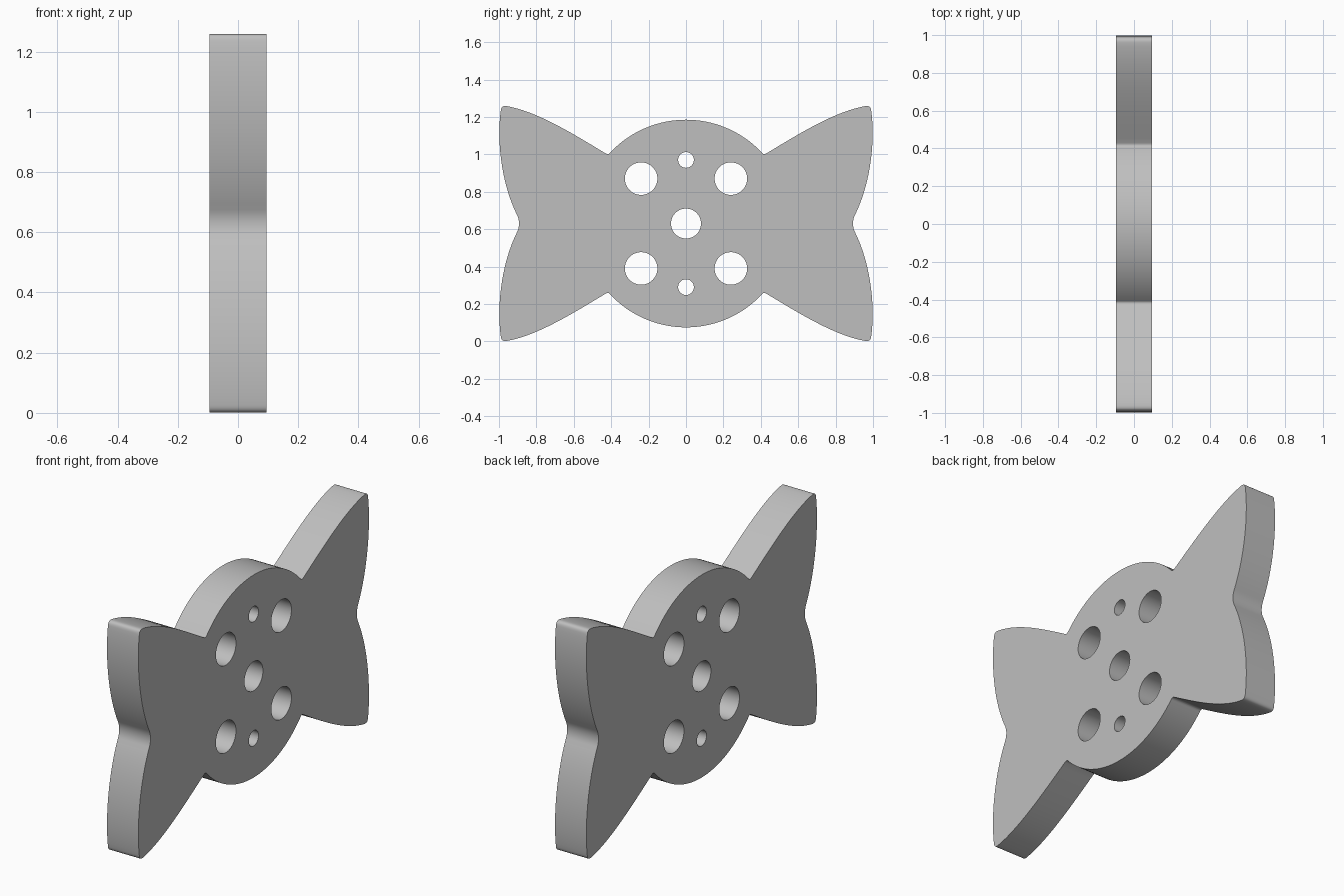
import bpy, bmesh, math
from mathutils import Matrix, Vector
from mathutils.geometry import interpolate_bezier

if "Cube" in bpy.data.objects:
    bpy.data.objects.remove(bpy.data.objects["Cube"])

HALF_THICK = 0.095
MID_Z = 0.63
HUB_R = 0.555


def bezier(a, b, c, d, n):
    pts = interpolate_bezier(*[Vector((*p, 0)) for p in (a, b, c, d)], n)
    return [(p.x, p.y) for p in pts][1:]


def arc(radius, start, end, n, centre=(0, 0)):
    return [(centre[0] + radius * math.cos(start + (end - start) * i / n),
             centre[1] + radius * math.sin(start + (end - start) * i / n))
            for i in range(n + 1)]


# Quarter outline: hub arc, notch fillet, wing edge, rounded tip, concave end
quarter = arc(HUB_R, math.pi / 2, math.atan2(0.379, 0.405), 20)
quarter += bezier(quarter[-1], (0.412, 0.369), (0.421, 0.370), (0.43, 0.375), 5)
quarter += bezier((0.43, 0.375), (0.62, 0.49), (0.80, 0.60), (0.96, 0.628), 24)
quarter += bezier((0.96, 0.628), (0.98, 0.63), (0.987, 0.623), (0.99, 0.605), 8)
quarter += bezier((0.99, 0.605), (1.012, 0.45), (0.99, 0.22), (0.903, 0.045), 24)
quarter += bezier((0.903, 0.045), (0.896, 0.03), (0.893, 0.015), (0.893, 0), 6)

# Mirror the quarter into the closed outline
half = quarter + [(u, -v) for u, v in reversed(quarter[:-1])]
outline = half + [(-u, v) for u, v in reversed(half[1:-1])]

# Round holes: centre, four large, two small
holes = [(0, 0, 0.08), (0, 0.34, 0.042), (0, -0.34, 0.042)]
holes += [(su * 0.24, sv * 0.24, 0.087) for su in (-1, 1) for sv in (-1, 1)]

curve = bpy.data.curves.new("plate_profile", "CURVE")
curve.dimensions = "2D"
curve.fill_mode = "BOTH"
curve.extrude = HALF_THICK


def add_loop(points):
    spline = curve.splines.new("POLY")
    spline.points.add(len(points) - 1)
    for point, (u, v) in zip(spline.points, points):
        point.co = (u, v, 0, 1)
    spline.use_cyclic_u = True


add_loop(outline)
for u, v, r in holes:
    add_loop(arc(r, 0, math.tau, 48, (u, v))[:-1])

# Turn the filled profile into a solid plate standing in the y-z plane
profile = bpy.data.objects.new("plate_profile", curve)
bpy.context.collection.objects.link(profile)
graph = bpy.context.evaluated_depsgraph_get()
mesh = bpy.data.meshes.new_from_object(profile.evaluated_get(graph))
bpy.data.objects.remove(profile)
mesh.name = "winged_plate"
mesh.transform(Matrix.Translation((0, 0, MID_Z))
               @ Matrix(((0, 0, 1, 0), (1, 0, 0, 0), (0, 1, 0, 0), (0, 0, 0, 1))))

bm = bmesh.new()
bm.from_mesh(mesh)
bmesh.ops.remove_doubles(bm, verts=bm.verts, dist=0.0002)
bmesh.ops.recalc_face_normals(bm, faces=bm.faces)
bm.to_mesh(mesh)
bm.free()

plate = bpy.data.objects.new("winged_plate", mesh)
bpy.context.collection.objects.link(plate)

# Plain grey finish
grey = bpy.data.materials.new("plain_grey")
grey.use_nodes = True
colour = (0.52, 0.52, 0.52, 1)
grey.diffuse_color = colour
grey.node_tree.nodes["Principled BSDF"].inputs["Base Color"].default_value = colour
mesh.materials.clear()
mesh.materials.append(grey)

bpy.ops.object.select_all(action="DESELECT")
plate.select_set(True)
bpy.context.view_layer.objects.active = plate
bpy.ops.object.shade_smooth_by_angle(angle=math.radians(30))
